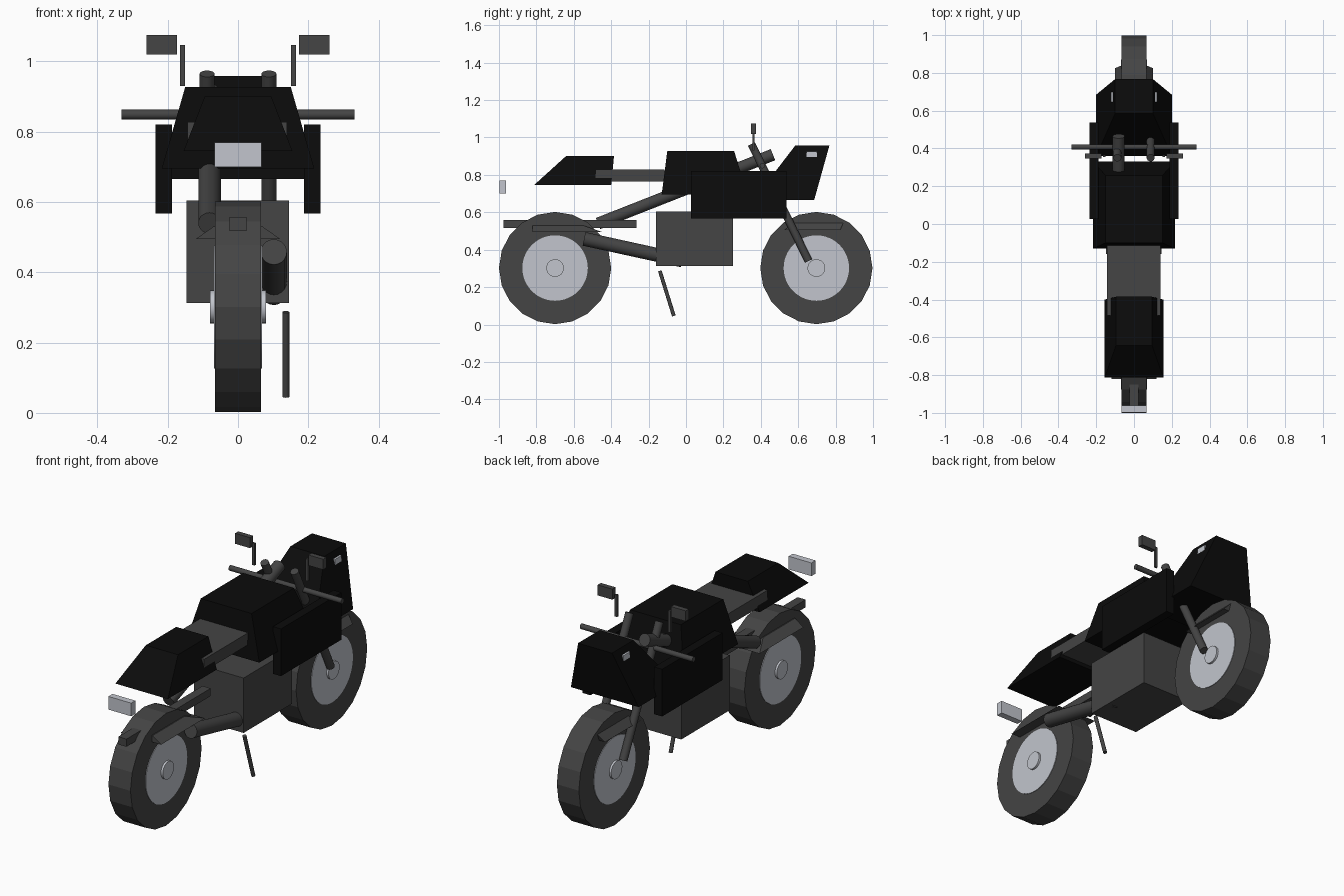
import bpy, bmesh, math
from mathutils import Vector

if "Cube" in bpy.data.objects:
    bpy.data.objects.remove(bpy.data.objects["Cube"])


def mat(name, rgb):
    m = bpy.data.materials.new(name)
    m.diffuse_color = (*rgb, 1)
    m.use_nodes = True
    m.node_tree.nodes["Principled BSDF"].inputs["Base Color"].default_value = m.diffuse_color
    return m


BLACK = mat("black_paint", (0.0035, 0.0035, 0.0035))
GREY = mat("dark_grey", (0.058, 0.058, 0.058))
SILVER = mat("silver", (0.54, 0.56, 0.61))


def make(name, bm, material, smooth=False):
    bmesh.ops.recalc_face_normals(bm, faces=bm.faces)
    me = bpy.data.meshes.new(name)
    bm.to_mesh(me)
    bm.free()
    me.materials.append(material)
    ob = bpy.data.objects.new(name, me)
    bpy.context.collection.objects.link(ob)
    if smooth:
        bpy.context.view_layer.objects.active = ob
        ob.select_set(True)
        bpy.ops.object.shade_smooth_by_angle(angle=math.radians(40))
        ob.select_set(False)
    return ob


def wedge(name, bottom, top, material):
    """Tapered block; bottom and top are (y0, y1, half_width, z)."""
    bm = bmesh.new()
    rings = [[bm.verts.new((x, y, z)) for x, y in
              ((-w, y0), (w, y0), (w, y1), (-w, y1))]
             for y0, y1, w, z in (bottom, top)]
    bm.faces.new(rings[0])
    bm.faces.new(rings[1])
    for i in range(4):
        j = (i + 1) % 4
        bm.faces.new((rings[0][i], rings[0][j], rings[1][j], rings[1][i]))
    return make(name, bm, material)


def box(name, lo, hi, material):
    bm = bmesh.new()
    bmesh.ops.create_cube(bm, size=1)
    lo, hi = Vector(lo), Vector(hi)
    for v in bm.verts:
        v.co = Vector([(lo[i] + hi[i]) / 2 + v.co[i] * (hi[i] - lo[i]) for i in range(3)])
    return make(name, bm, material)


def rod(name, a, b, r, material, segs=20, smooth=True):
    a, b = Vector(a), Vector(b)
    bm = bmesh.new()
    bmesh.ops.create_cone(bm, cap_ends=True, segments=segs, radius1=r, radius2=r,
                          depth=(b - a).length)
    rot = (b - a).to_track_quat('Z', 'Y').to_matrix()
    for v in bm.verts:
        v.co = rot @ v.co + (a + b) / 2
    return make(name, bm, material, smooth)


# wheels: low-poly tyre, round rim plate and hub cap
for end, y in (("rear", -0.70), ("front", 0.697)):
    for part, r, w, m, n in (("tyre", 0.30, 0.065, GREY, 20),
                             ("rim", 0.175, 0.068, SILVER, 48),
                             ("hub", 0.047, 0.079, SILVER, 32)):
        rod(f"{end}_{part}", (-w, y, 0.302), (w, y, 0.302), r, m, n, part != "tyre")

# fenders and tail bar
wedge("front_fender", (0.525, 0.825, 0.10, 0.505), (0.58, 0.84, 0.065, 0.542), GREY)
wedge("rear_fender", (-0.82, -0.45, 0.12, 0.495), (-0.82, -0.55, 0.07, 0.53), GREY)
box("tail_bar", (-0.024, -0.975, 0.517), (0.024, -0.265, 0.558), GREY)

# engine, swing arm and long frame tube
box("engine", (-0.147, -0.16, 0.312), (0.145, 0.25, 0.605), GREY)
rod("swing_arm", (0.102, -0.545, 0.458), (0.102, -0.02, 0.343), 0.037, GREY)
rod("frame_tube", (-0.081, -0.47, 0.54), (-0.081, 0.465, 0.908), 0.032, GREY)
rod("kickstand", (0.136, -0.14, 0.287), (0.136, -0.065, 0.046), 0.010, GREY)

# bodywork
wedge("fuel_tank", (-0.13, 0.33, 0.217, 0.695), (-0.10, 0.257, 0.15, 0.928), BLACK)
wedge("front_cowl", (0.36, 0.685, 0.20, 0.665), (0.585, 0.767, 0.10, 0.958), BLACK)
wedge("tail_cowl", (-0.813, -0.40, 0.155, 0.745), (-0.642, -0.385, 0.095, 0.90), BLACK)
box("seat", (-0.143, -0.485, 0.764), (0.14, -0.115, 0.828), GREY)
box("tail_light", (-0.067, -0.997, 0.70), (0.067, -0.962, 0.77), SILVER)

# handlebar
rod("handlebar", (-0.332, 0.408, 0.849), (0.332, 0.408, 0.849), 0.014, GREY)

# paired parts
for side, s in (("left", -1), ("right", 1)):
    def pair(name, x0, x1, y0, y1, z0, z1, m):
        a, b = sorted((s * x0, s * x1))
        box(f"{side}_{name}", (a, y0, z0), (b, y1, z1), m)

    rod(f"{side}_fork", (s * 0.088, 0.655, 0.34), (s * 0.088, 0.35, 0.965), 0.021, GREY)
    pair("side_panel", 0.188, 0.235, 0.027, 0.537, 0.568, 0.82, BLACK)
    pair("headlight", 0.09, 0.122, 0.645, 0.70, 0.895, 0.925, SILVER)
    pair("mirror", 0.173, 0.26, 0.347, 0.374, 1.02, 1.076, GREY)
    pair("mirror_stem", 0.151, 0.165, 0.355, 0.366, 0.93, 1.047, GREY)
